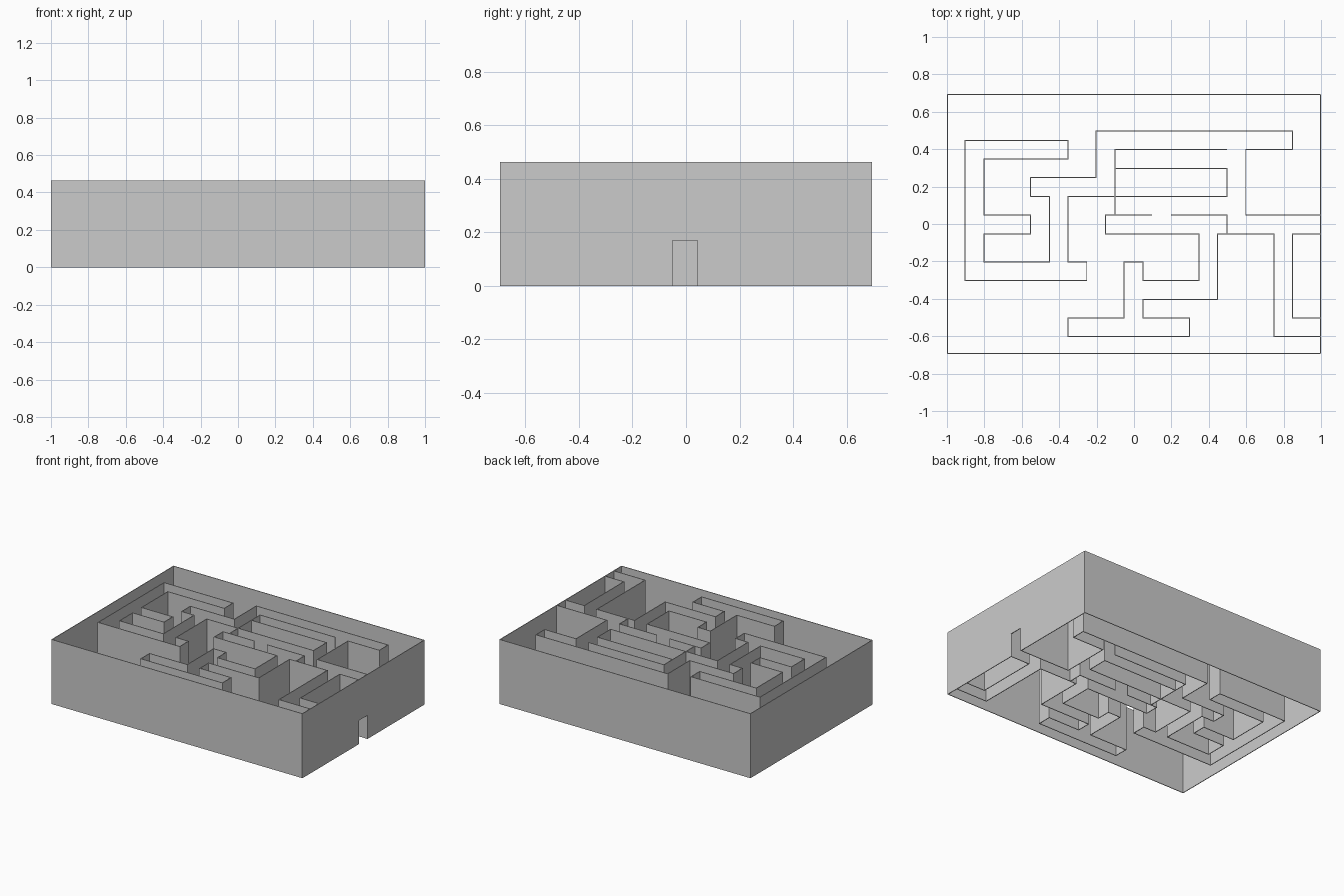
import bpy

if "Cube" in bpy.data.objects:
    bpy.data.objects.remove(bpy.data.objects["Cube"])

H = 0.464      # wall height
T = 0.005      # wall thickness
S = -0.0025    # inner walls sit half a thickness off the grid lines


def sheet(name, verts, faces):
    """Thin upright sheet thickened evenly to both sides."""
    me = bpy.data.meshes.new(name)
    me.from_pydata(verts, [], faces)
    me.update()
    ob = bpy.data.objects.new(name, me)
    bpy.context.collection.objects.link(ob)
    mod = ob.modifiers.new("thickness", 'SOLIDIFY')
    mod.thickness = T
    mod.offset = 0
    mod.use_even_offset = True
    return ob


def wall(name, pts):
    """Full-height wall following a plan path."""
    n = len(pts)
    verts = [(x, y, z) for z in (0, H) for x, y in pts]
    return sheet(name, verts, [(i, i + 1, n + i + 1, n + i) for i in range(n - 1)])


def maze(name, start, *moves):
    """Right-angled path: moves give the next x, then the next y, and so on."""
    p = list(start)
    pts = [tuple(p)]
    for i, v in enumerate(moves):
        p[i % 2] = v
        pts.append(tuple(p))
    return wall(name, [(min(x + S, 1 - T / 2), y + S) for x, y in pts])


# Outer enclosure: three plain sides and a right side with a doorway
X, Y = 1 - T / 2, 0.695 - T / 2
wall("outer_wall", [(X, Y), (-X, Y), (-X, -Y), (X, -Y)])
door = [(-Y, 0), (-0.0525, 0), (-0.0525, 0.17), (0.0425, 0.17),
        (0.0425, 0), (Y, 0), (Y, H), (-Y, H)]
sheet("door_wall", [(X, y, z) for y, z in door], [tuple(range(len(door)))])

# Long wall wrapping the left rooms and the upper corridor
maze("north_west_wall", (-.1, .3),
     .5, .15, -.35, -.2, -.25, -.3, -.9, .45,
     -.35, .35, -.8, .05, -.55, -.05, -.8, -.2,
     -.45, .15, -.55, .25, -.2, .5, .85, .4, .6, .05, 1)

# Long wall wrapping the lower rooms
maze("south_wall", (.1, .05),
     -.15, -.05, .35, -.3, .05, -.2, -.05, -.5, -.35, -.6,
     .3, -.5, .05, -.4, .45, -.05, .75, -.6, 1)

# Short partitions
maze("middle_room_wall", (.5, .4), -.1, .05)
maze("hall_partition", (.2, .05), .5, -.05)
maze("east_closet_wall", (1, -.05), .85, -.5, 1)
